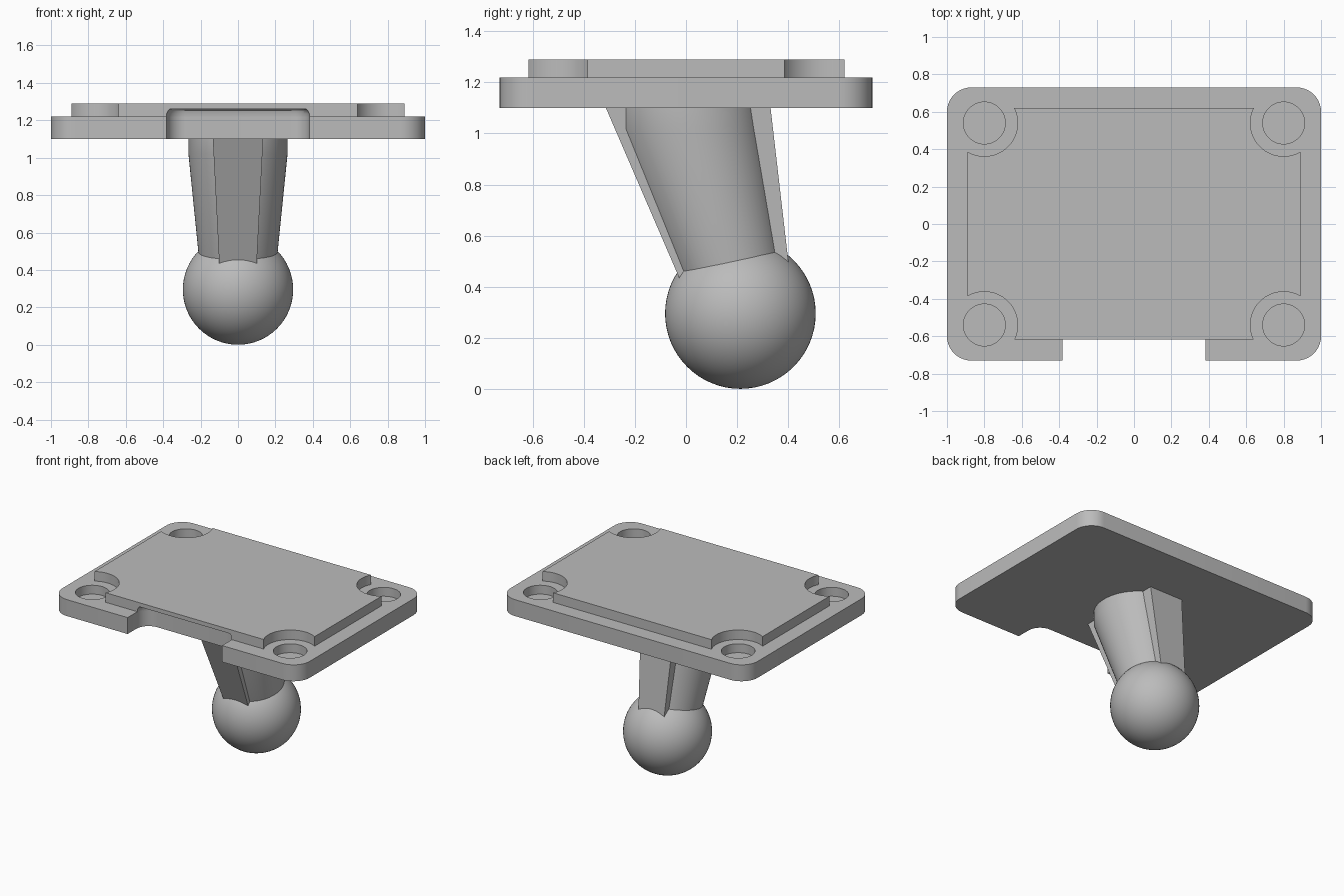
import bpy, bmesh, math

if "Cube" in bpy.data.objects:
    bpy.data.objects.remove(bpy.data.objects["Cube"])

grey = bpy.data.materials.new("grey_plastic")
grey.diffuse_color = (0.5, 0.5, 0.5, 1)
grey.use_nodes = True
grey.node_tree.nodes["Principled BSDF"].inputs["Base Color"].default_value = grey.diffuse_color


def add_object(name, bm):
    bmesh.ops.recalc_face_normals(bm, faces=bm.faces)
    mesh = bpy.data.meshes.new(name)
    bm.to_mesh(mesh)
    bm.free()
    mesh.materials.append(grey)
    ob = bpy.data.objects.new(name, mesh)
    bpy.context.collection.objects.link(ob)
    return ob


def loft(name, rings):
    """Solid through a list of rings with equal point counts."""
    bm = bmesh.new()
    loops = [[bm.verts.new(p) for p in ring] for ring in rings]
    for a, b in zip(loops, loops[1:]):
        for i in range(len(a)):
            j = (i + 1) % len(a)
            bm.faces.new((a[i], a[j], b[j], b[i]))
    bm.faces.new(loops[0])
    bm.faces.new(loops[-1])
    return add_object(name, bm)


def ellipse(cx, cy, z, rx, ry, n=64):
    return [(cx + rx * math.cos(2 * math.pi * i / n),
             cy + ry * math.sin(2 * math.pi * i / n), z) for i in range(n)]


def rounded_rect(x0, x1, y0, y1, r, z, seg=10):
    pts = []
    corners = ((x1 - r, y1 - r), (x0 + r, y1 - r), (x0 + r, y0 + r), (x1 - r, y0 + r))
    for k, (cx, cy) in enumerate(corners):
        for i in range(seg + 1):
            a = math.pi / 2 * (k + i / seg)
            pts.append((cx + r * math.cos(a), cy + r * math.sin(a), z))
    return pts


def rect(hx, y0, y1, z):
    return [(-hx, y0, z), (hx, y0, z), (hx, y1, z), (-hx, y1, z)]


def cut(ob, cutter):
    mod = ob.modifiers.new("cut", 'BOOLEAN')
    mod.operation = 'DIFFERENCE'
    mod.solver = 'EXACT'
    mod.object = cutter
    cutter.hide_render = True
    cutter.hide_viewport = True


# Mounting plate and the raised panel on it
plate = loft("mounting_plate", [rounded_rect(-1, 1, -0.73, 0.73, 0.13, z) for z in (1.10, 1.22)])
panel = loft("raised_panel", [rect(0.89, -0.617, 0.62, z) for z in (1.21, 1.29)])

# Round pockets in the panel corners, blind holes in the plate
for sx in (-1, 1):
    for sy in (-1, 1):
        x, y = sx * 0.8, sy * 0.54
        cut(panel, loft("pocket_cutter", [ellipse(x, y, z, 0.178, 0.178) for z in (1.15, 1.35)]))
        cut(plate, loft("hole_cutter", [ellipse(x, y, z, 0.112, 0.112) for z in (1.155, 1.35)]))

# Front notch, running back under the panel lip
notch = loft("notch_cutter", [
    rounded_rect(-0.365, 0.365, -1.1, -0.545, 0.085, 1.26),
    rounded_rect(-0.375, 0.375, -1.1, -0.535, 0.095, 1.252),
    rounded_rect(-0.382, 0.382, -1.1, -0.53, 0.1, 1.235),
    rounded_rect(-0.382, 0.382, -1.1, -0.53, 0.1, 1.0)])
cut(plate, notch)
cut(panel, notch)

# Leaning tapered stem
stem = loft("stem", [ellipse(0, 0.222, 0.30, 0.192, 0.19),
                     ellipse(0, 0.0145, 1.02, 0.265, 0.288),
                     ellipse(0, 0.008, 1.11, 0.265, 0.283)])

# Flat rib passing through the stem, standing out front and back
rib = loft("stem_rib", [rect(0.096, 0.01, 0.418, 0.35),
                        rect(0.135, -0.318, 0.33, 1.11)])

# Ball joint
bm = bmesh.new()
bmesh.ops.create_uvsphere(bm, u_segments=64, v_segments=32, radius=0.295)
bmesh.ops.translate(bm, verts=bm.verts, vec=(0, 0.213, 0.295))
ball = add_object("ball", bm)

# Bake the cuts, drop the cutters and shade
bpy.context.view_layer.update()
graph = bpy.context.evaluated_depsgraph_get()
for ob in (plate, panel):
    baked = bpy.data.meshes.new_from_object(ob.evaluated_get(graph))
    ob.modifiers.clear()
    ob.data = baked
for ob in list(bpy.data.objects):
    if "cutter" in ob.name:
        bpy.data.objects.remove(ob)
for ob in (plate, panel, stem, rib, ball):
    ob.select_set(True)
bpy.context.view_layer.objects.active = plate
bpy.ops.object.shade_smooth_by_angle(angle=math.radians(30))
